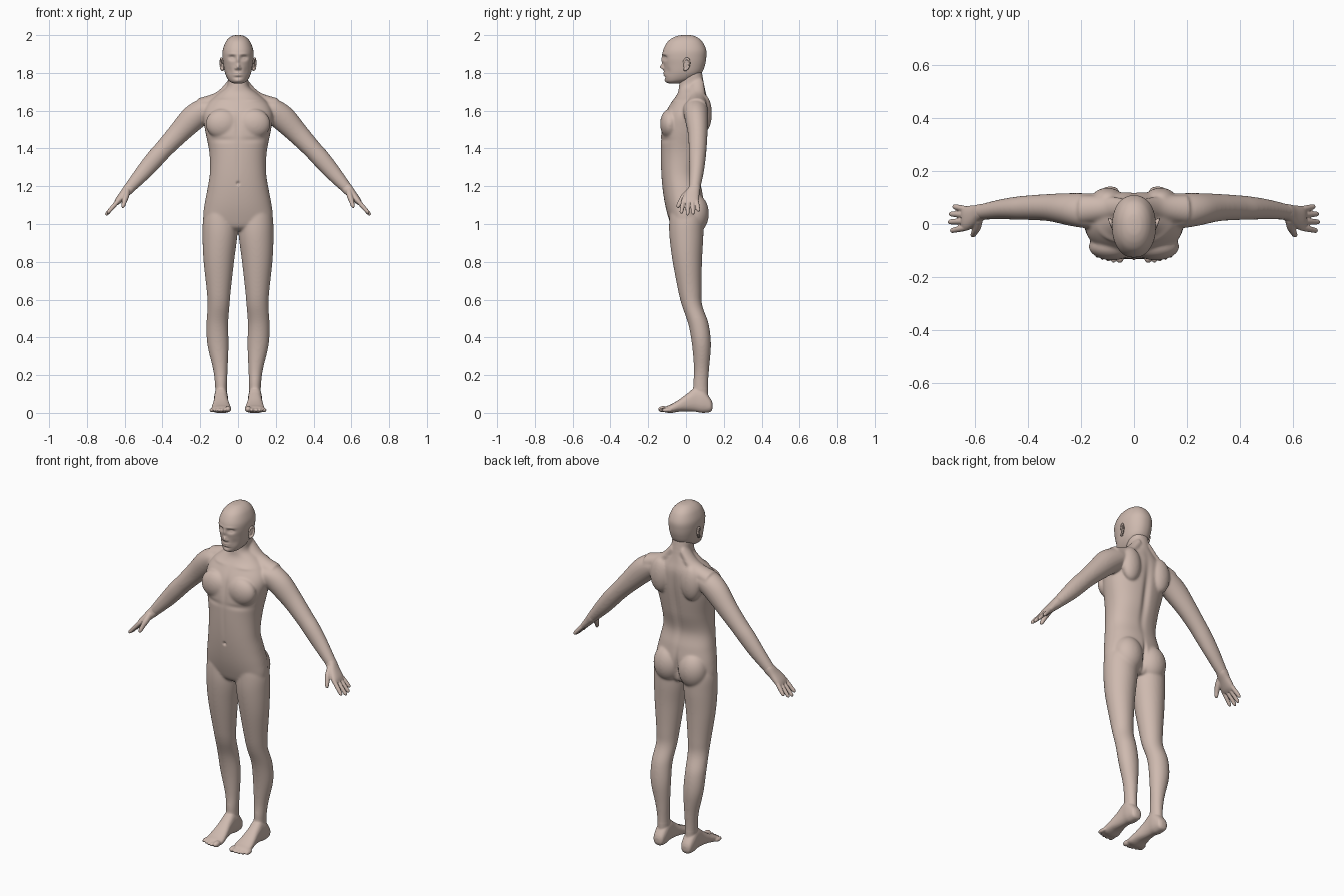
import bpy, bmesh, math
from mathutils import Vector, Matrix

skin = bpy.data.materials.new("skin")
skin.diffuse_color = (0.62, 0.49, 0.43, 1)
X, Y, Z = Vector((1, 0, 0)), Vector((0, 1, 0)), Vector((0, 0, 1))


def spline(rows, steps):
    """Catmull-Rom interpolation of whole rows."""
    p = [rows[0]] + list(rows) + [rows[-1]]
    out = []
    for i in range(1, len(p) - 2):
        for k in range(steps):
            t = k / steps
            out.append([0.5 * (2*b + (c-a)*t + (2*a-5*b+4*c-d)*t*t + (3*b-a-3*c+d)*t**3)
                        for a, b, c, d in zip(p[i-1], p[i], p[i+1], p[i+2])])
    return out + [list(rows[-1])]


def loft(bm, rows, u, v, seg=40, steps=6, power=2.0):
    """Closed tube; each row is centre x, y, z and half sizes along u and v."""
    rings = []
    for x, y, z, hu, hv in spline(rows, steps):
        ring = []
        for k in range(seg):
            a = 2 * math.pi * k / seg
            c, s = math.cos(a), math.sin(a)
            c = math.copysign(abs(c) ** (2 / power), c)
            s = math.copysign(abs(s) ** (2 / power), s)
            ring.append(bm.verts.new(Vector((x, y, z)) + u*c*max(hu, .002) + v*s*max(hv, .002)))
        rings.append(ring)
    faces = [bm.faces.new(rings[0]), bm.faces.new(rings[-1])]
    for r, q in zip(rings, rings[1:]):
        for k in range(seg):
            n = (k + 1) % seg
            faces.append(bm.faces.new((r[k], r[n], q[n], q[k])))
    bmesh.ops.recalc_face_normals(bm, faces=faces)


def ball(bm, c, r, rot=None):
    m = Matrix.Translation(c) @ (rot or Matrix()) @ Matrix.Diagonal((*r, 1))
    bmesh.ops.create_uvsphere(bm, u_segments=32, v_segments=20, radius=1, matrix=m)


def make(name, bm):
    me = bpy.data.meshes.new(name)
    bm.to_mesh(me)
    bm.free()
    ob = bpy.data.objects.new(name, me)
    bpy.context.collection.objects.link(ob)
    return ob


def activate(ob):
    bpy.ops.object.select_all(action='DESELECT')
    ob.select_set(True)
    bpy.context.view_layer.objects.active = ob


def fuse(ob, voxel):
    activate(ob)
    m = ob.modifiers.new("fuse", 'REMESH')
    m.mode, m.voxel_size = 'VOXEL', voxel
    bpy.ops.object.modifier_apply(modifier=m.name)


def relax(ob, iterations, group=""):
    activate(ob)
    m = ob.modifiers.new("relax", 'SMOOTH')
    m.factor, m.iterations, m.vertex_group = 0.5, iterations, group
    bpy.ops.object.modifier_apply(modifier=m.name)


def sculpt(ob, side, bumps):
    """Push skin along y by soft bumps (x, z, size x, size z, dy), mirrored in x."""
    normals = [v.normal.y * side for v in ob.data.vertices]
    for v, n in zip(ob.data.vertices, normals):
        if n <= 0:
            continue
        w = min(1, n * 3)
        ax, z = abs(v.co.x), v.co.z
        v.co.y += w * sum(d * math.exp(-((ax-x)/sx)**2 - ((z-h)/sz)**2)
                          for x, h, sx, sz, d in bumps)


def finish(ob):
    ob.data.materials.clear()
    ob.data.materials.append(skin)
    activate(ob)
    bpy.ops.object.shade_smooth()


def stack(rows):
    """Rows of z, front, back, half width to loft rows."""
    return [(0, (f + b) / 2, z, w, (b - f) / 2) for z, f, b, w in rows]


# Body: torso and neck
body = bmesh.new()
loft(body, stack([
    (.965, -.05, .06, .10), (.985, -.075, .075, .16), (1.03, -.092, .085, .184),
    (1.10, -.11, .095, .178), (1.18, -.123, .085, .163), (1.27, -.131, .068, .149),
    (1.38, -.134, .092, .152), (1.50, -.13, .112, .175), (1.58, -.112, .12, .185),
    (1.64, -.08, .12, .16), (1.69, -.045, .107, .105), (1.73, -.037, .098, .058),
    (1.79, -.03, .087, .055), (1.84, -.02, .08, .05)]), X, Y, 64, 6, 2.25)

for s in (-1, 1):
    # Chest, shoulder blades, buttocks
    ball(body, (s*.083, -.085, 1.53), (.088, .052, .08))
    ball(body, (s*.10, .095, 1.585), (.06, .042, .10))
    ball(body, (s*.08, .046, 1.055), (.084, .075, .105))
    # Neck to shoulder slope
    loft(body, [(s*.03, .06, 1.75, .035, .03), (s*.1, .06, 1.665, .045, .037),
                (s*.2, .055, 1.622, .055, .045)], Y, Vector((s*.3, 0, .95)))
    # Arm
    loft(body, [(s*.13, .05, 1.62, .06, .06), (s*.175, .05, 1.605, .066, .068),
                (s*.237, .055, 1.56, .062, .069), (s*.315, .062, 1.48, .052, .058),
                (s*.39, .062, 1.40, .047, .050), (s*.44, .06, 1.345, .044, .049),
                (s*.50, .056, 1.275, .038, .043), (s*.575, .046, 1.19, .030, .030),
                (s*.588, .044, 1.175, .028, .028)], Y, Vector((s*.75, 0, .66)))
    # Leg: z, inner, outer, front, back
    loft(body, [(s*(i+o)/2, (f+b)/2, z, (o-i)/2, (b-f)/2) for z, i, o, f, b in (
        (1.10, .03, .16, -.08, .07), (1.03, .008, .184, -.088, .09),
        (.94, .004, .188, -.088, .092), (.81, .02, .183, -.072, .085),
        (.65, .038, .166, -.042, .082), (.57, .045, .161, -.022, .086),
        (.47, .052, .167, .012, .12), (.36, .05, .162, .032, .132),
        (.23, .055, .132, .042, .122), (.15, .058, .122, .038, .117),
        (.06, .06, .118, .04, .117))], X, Y, 48)
    # Foot: y, half width, bottom, top
    loft(body, [(s*(.09 - .02*max(0, -y)), y, (a+b)/2, w, (b-a)/2) for y, w, a, b in (
        (.141, .012, .025, .05), (.13, .03, .006, .075), (.09, .037, .0, .125),
        (.05, .036, .006, .135), (.01, .038, .008, .105), (-.04, .046, .006, .068),
        (-.08, .052, -.001, .045), (-.105, .049, .002, .035), (-.118, .04, .008, .028))],
        X, Z, 40, 6, 2.4)
    # Toes
    for k in range(5):
        r = .0165 if k == 0 else .0115
        ball(body, (s*(.053 + .0205*k + (.004 if k else 0)), -.120 + .0012*k*k, .003 + r),
             (r, .028, r))

body = make("body", body)
fuse(body, .005)
relax(body, 2)
soft = body.vertex_groups.new(name="soft")
soft.add([v.index for v in body.data.vertices if v.co.z > .13], 1, 'REPLACE')
relax(body, 16, "soft")
# Navel, breastbone, belly line, chest edge, collar bones
sculpt(body, -1, [(0, 1.215, .007, .008, .012), (0, 1.53, .014, .07, .005),
                  (0, 1.35, .012, .1, .002), (.08, 1.445, .06, .014, .004),
                  (.09, 1.655, .05, .01, -.005)])
# Spine groove and cleft
sculpt(body, 1, [(0, 1.43, .02, .17, -.012), (0, 1.06, .01, .07, -.014)])
relax(body, 2, "soft")
finish(body)

# Head
head = bmesh.new()
loft(head, stack([
    (2.0, -.02, .02, .012), (1.996, -.045, .042, .030), (1.983, -.075, .068, .050),
    (1.96, -.101, .09, .067), (1.92, -.121, .107, .081), (1.88, -.124, .107, .082),
    (1.84, -.118, .10, .077), (1.80, -.115, .083, .069), (1.77, -.111, .045, .056),
    (1.753, -.104, .0, .041), (1.744, -.09, -.04, .02)]), X, Y, 160, 10, 2.2)
head = make("head", head)
# Eye sockets, eyeballs, brows, nose, nostril wings, mouth, chin, cheeks
sculpt(head, -1, [
    (.032, 1.88, .017, .012, .016), (.032, 1.878, .010, .006, -.007),
    (.03, 1.899, .024, .007, -.004), (0, 1.868, .008, .022, -.008),
    (0, 1.832, .010, .013, -.021), (.012, 1.824, .006, .006, -.008),
    (0, 1.793, .022, .010, -.008), (0, 1.793, .022, .003, .006),
    (0, 1.776, .02, .006, .004), (0, 1.757, .02, .011, -.005),
    (.045, 1.81, .014, .02, .004)])
relax(head, 2)
finish(head)

for s, tag in ((-1, "right"), (1, "left")):
    # Ear: thin shell, outer rim, lobe
    ear = bmesh.new()
    tilt = Matrix.Rotation(-s*.35, 4, 'Z') @ Matrix.Rotation(-.2, 4, 'X')
    place = Matrix.Translation((s*.083, .003, 1.847)) @ tilt
    ball(ear, (s*.081, .003, 1.847), (.007, .016, .03), tilt)
    rim = [place @ Vector((s*.004, .017*math.cos(a), .030*math.sin(a)))
           for a in (math.radians(-100 + 28*k) for k in range(11))]
    for a, b in zip(rim, rim[1:]):
        for t in (0, .5):
            ball(ear, a.lerp(b, t), (.0055, .0055, .0065))
    ball(ear, (s*.081, -.004, 1.818), (.006, .009, .01))
    ear = make("ear_" + tag, ear)
    fuse(ear, .002)
    relax(ear, 4)
    finish(ear)

    # Hand: palm
    hand = bmesh.new()
    up = Vector((s*.75, 0, .66))

    def at(t, y):
        return (s*(.575 + .66*t), y, 1.19 - .75*t)

    loft(hand, [(*at(-.035, .048), .026, .026), (*at(0, .045), .031, .029),
                (*at(.04, .032), .039, .024), (*at(.085, .022), .046, .019),
                (*at(.108, .022), .040, .012)], Y, up, 32, 6, 2.3)
    # Fingers: base y, tip y, length
    for y0, y1, n in ((-.013, -.025, .090), (.011, .008, .102),
                      (.034, .038, .096), (.055, .066, .076)):
        loft(hand, [(*at(.085 + n*t, y0 + (y1-y0)*t), r, r) for t, r in (
            (0, .012), (.4, .0118), (.8, .0105), (.96, .009), (1.04, .004))], Y, up, 16)
    # Thumb
    loft(hand, [(s*.588, .022, 1.175, .02, .018), (s*.594, -.012, 1.142, .017, .016),
                (s*.603, -.032, 1.113, .0125, .0125), (s*.608, -.042, 1.094, .010, .010),
                (s*.610, -.046, 1.086, .004, .004)], Vector((0, .82, -.57)), X, 20)
    hand = make("hand_" + tag, hand)
    fuse(hand, .0033)
    relax(hand, 5)
    finish(hand)
